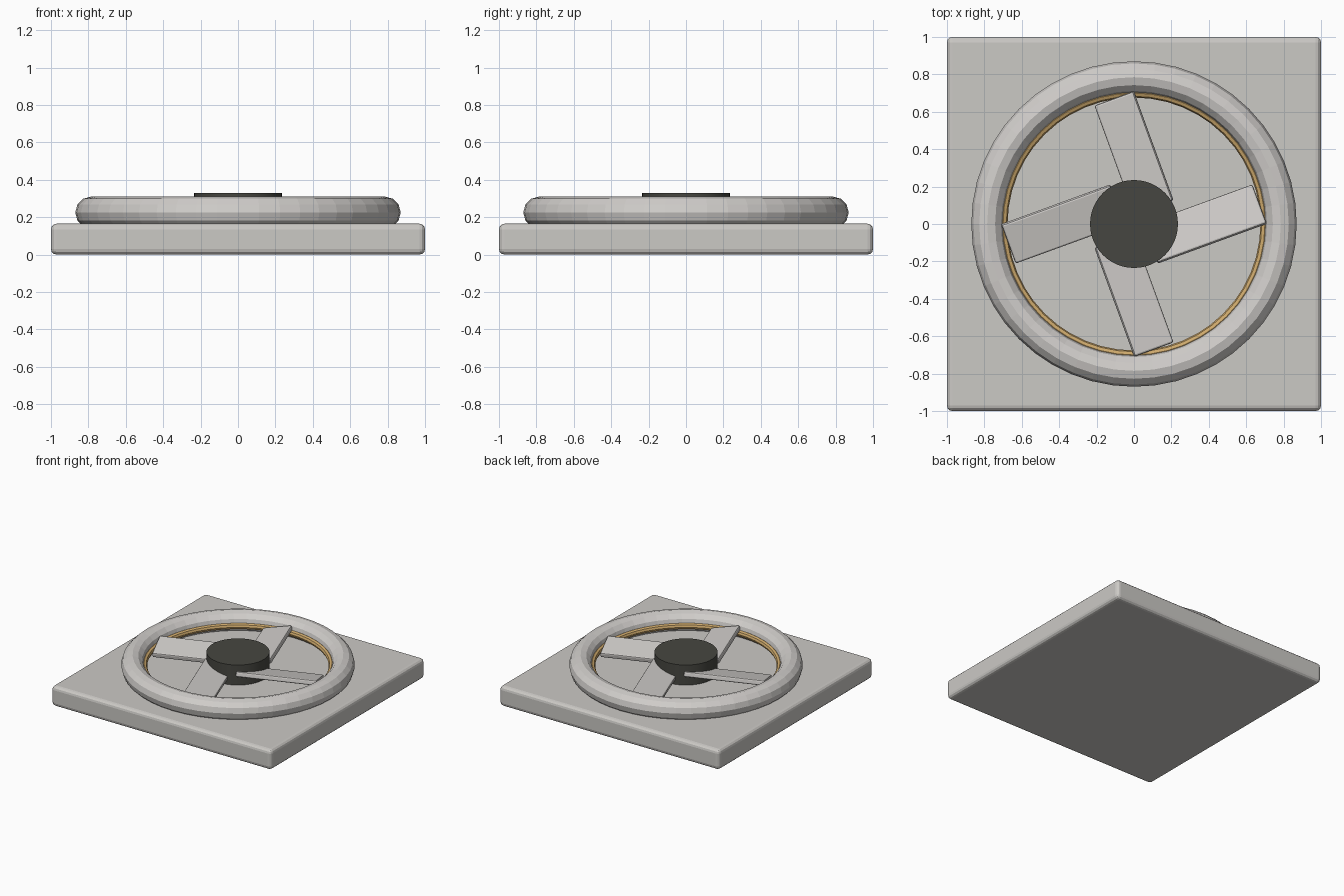
import bpy
import math
from mathutils import Matrix

if "Cube" in bpy.data.objects:
    bpy.data.objects.remove(bpy.data.objects["Cube"])


def material(name, rgb):
    m = bpy.data.materials.new(name)
    m.diffuse_color = (*rgb, 1)
    m.use_nodes = True
    m.node_tree.nodes["Principled BSDF"].inputs["Base Color"].default_value = m.diffuse_color
    return m


STONE = material("pale_grey", (0.60, 0.585, 0.56))
METAL = material("light_grey", (0.63, 0.61, 0.59))
DARK = material("charcoal", (0.062, 0.062, 0.052))
GOLD = material("brass", (0.62, 0.40, 0.15))


def finish(name, mat):
    ob = bpy.context.object
    ob.name = name
    ob.data.materials.append(mat)
    return ob


def box(name, size, matrix, mat, bevel, segments):
    bpy.ops.mesh.primitive_cube_add(size=1)
    ob = finish(name, mat)
    ob.data.transform(Matrix.Diagonal((*size, 1)))
    ob.matrix_world = matrix
    mod = ob.modifiers.new("rounded_edges", 'BEVEL')
    mod.width = bevel
    mod.segments = segments
    return ob


def ring(name, major, minor, z, mat, sides):
    bpy.ops.mesh.primitive_torus_add(major_radius=major, minor_radius=minor,
                                     major_segments=48, minor_segments=sides,
                                     location=(0, 0, z))
    return finish(name, mat)


# Square base plate with rounded edges
box("base_plate", (2, 2, 0.165), Matrix.Translation((0, 0, 0.0825)), STONE, 0.03, 3)

# Thick outer ring and the thin brass ring inside it
ring("outer_ring", 0.785, 0.085, 0.225, METAL, 12)
ring("inner_trim_ring", 0.70, 0.024, 0.215, GOLD, 8)

# Four pitched fan blades
for i in range(4):
    place = (Matrix.Rotation(i * math.pi / 2, 4, 'Z')
             @ Matrix.Translation((0, 0.38, 0.235))
             @ Matrix.Rotation(math.radians(20), 4, 'Z')
             @ Matrix.Rotation(math.radians(-12), 4, 'Y'))
    box(f"fan_blade_{i + 1}", (0.225, 0.62, 0.04), place, METAL, 0.01, 2)

# Dark hub standing on the plate
bpy.ops.mesh.primitive_cylinder_add(vertices=48, radius=0.235, depth=0.17,
                                    location=(0, 0, 0.245))
finish("hub", DARK)
bpy.ops.object.shade_smooth_by_angle(angle=math.radians(30))
